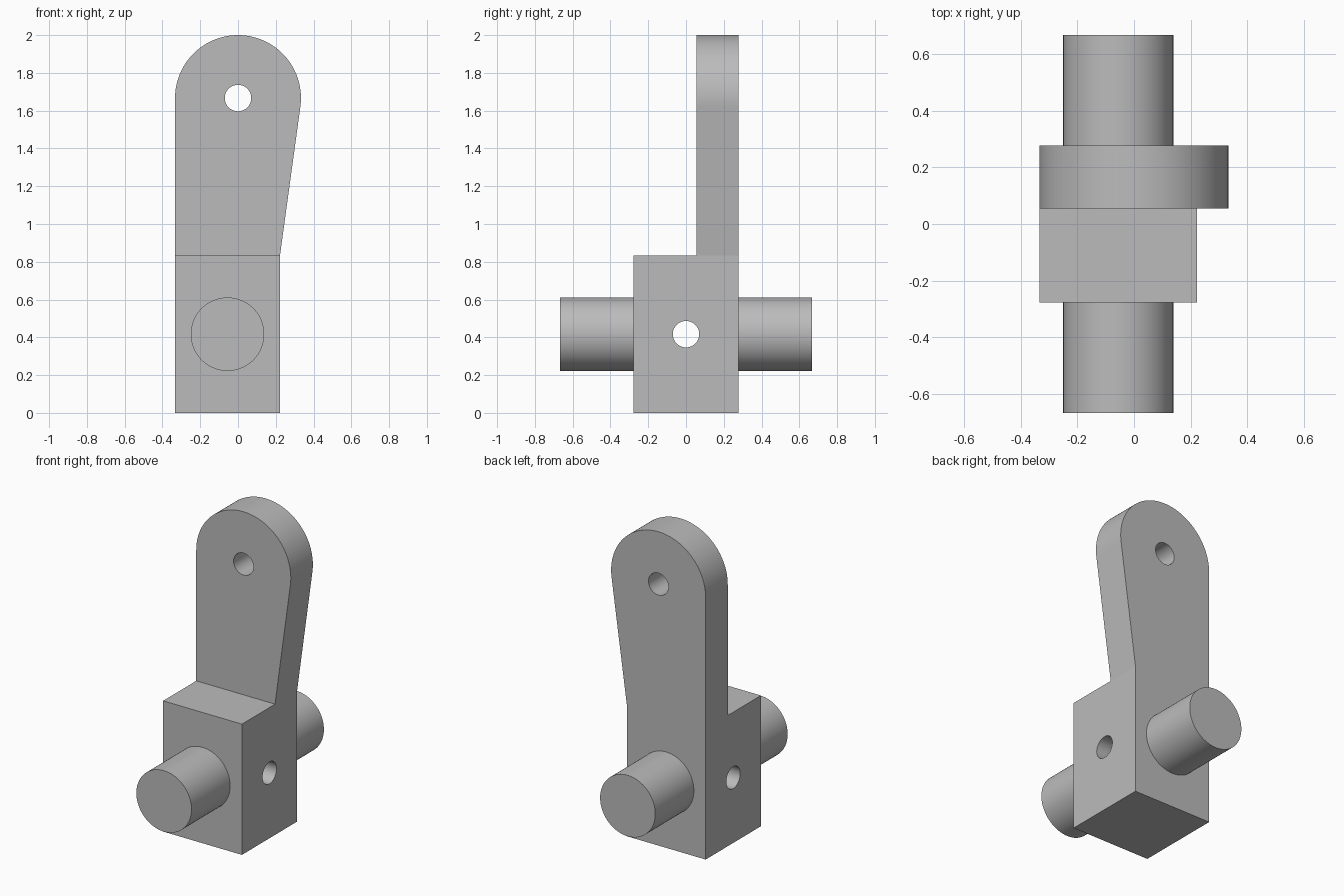
import bpy, bmesh, math
from mathutils import Matrix

cube = bpy.data.objects.get("Cube")
if cube:
    bpy.data.objects.remove(cube, do_unlink=True)

U = 1 / 18                                   # drawing unit
LEFT, RIGHT, HALF_Y = -6 * U, 4 * U, 5 * U   # block extents
SHOULDER, EYE_Z, EYE_R = 15 * U, 30 * U, 6 * U
PLATE_Y = U                                  # front face of the upright plate
PIN_X, PIN_Z, PIN_R = -U, 7.5 * U, 3.5 * U
HOLE_R = 0.07

grey = bpy.data.materials.new("plain grey")
grey.use_nodes = True
grey.diffuse_color = (0.5, 0.5, 0.5, 1)
grey.node_tree.nodes["Principled BSDF"].inputs["Base Color"].default_value = grey.diffuse_color


def finish(name, bm):
    bmesh.ops.recalc_face_normals(bm, faces=bm.faces)
    mesh = bpy.data.meshes.new(name)
    bm.to_mesh(mesh)
    bm.free()
    mesh.materials.append(grey)
    obj = bpy.data.objects.new(name, mesh)
    bpy.context.collection.objects.link(obj)
    return obj


def extrude_profile(name, points, y0, y1):
    bm = bmesh.new()
    face = bm.faces.new([bm.verts.new((x, y0, z)) for x, z in points])
    new = bmesh.ops.extrude_face_region(bm, geom=[face])["geom"]
    verts = [v for v in new if isinstance(v, bmesh.types.BMVert)]
    bmesh.ops.translate(bm, verts=verts, vec=(0, y1 - y0, 0))
    return finish(name, bm)


def cylinder(name, radius, length, centre, axis):
    bm = bmesh.new()
    turn = Matrix.Rotation(math.pi / 2, 4, "X" if axis == "Y" else "Y")
    bmesh.ops.create_cone(bm, cap_ends=True, segments=96, radius1=radius, radius2=radius,
                          depth=length, matrix=Matrix.Translation(centre) @ turn)
    return finish(name, bm)


def combine(body, tool, operation):
    mod = body.modifiers.new(tool.name, "BOOLEAN")
    mod.operation, mod.object, mod.solver = operation, tool, "EXACT"
    bpy.context.view_layer.objects.active = body
    bpy.ops.object.modifier_apply(modifier=mod.name)
    bpy.data.objects.remove(tool, do_unlink=True)


# Block and rounded arm share one outline; the slanted edge is tangent to the eye
dx, dz = RIGHT, SHOULDER - EYE_Z
start = math.atan2(dz, dx) + math.acos(EYE_R / math.hypot(dx, dz))
steps = 64
outline = [(LEFT, 0), (RIGHT, 0), (RIGHT, SHOULDER)]
for i in range(steps + 1):
    a = start + (math.pi - start) * i / steps
    outline.append((EYE_R * math.cos(a), EYE_Z + EYE_R * math.sin(a)))
bracket = extrude_profile("bracket_with_pins", outline, -HALF_Y, HALF_Y)

# Remove the space in front of the arm, above the shoulder
step = [(-1, SHOULDER), (1, SHOULDER), (1, 3), (-1, 3)]
combine(bracket, extrude_profile("step_cutter", step, -1, PLATE_Y), "DIFFERENCE")

# Pins on both sides, then the cross hole and the eye hole
combine(bracket, cylinder("pins", PIN_R, 24 * U, (PIN_X, 0, PIN_Z), "Y"), "UNION")
combine(bracket, cylinder("cross_hole", HOLE_R, 2, (0, 0, PIN_Z), "X"), "DIFFERENCE")
combine(bracket, cylinder("eye_hole", HOLE_R, 2, (0, 0, EYE_Z), "Y"), "DIFFERENCE")

bpy.ops.object.select_all(action="DESELECT")
bracket.select_set(True)
bpy.context.view_layer.objects.active = bracket
bpy.ops.object.shade_smooth_by_angle(angle=math.radians(5))
